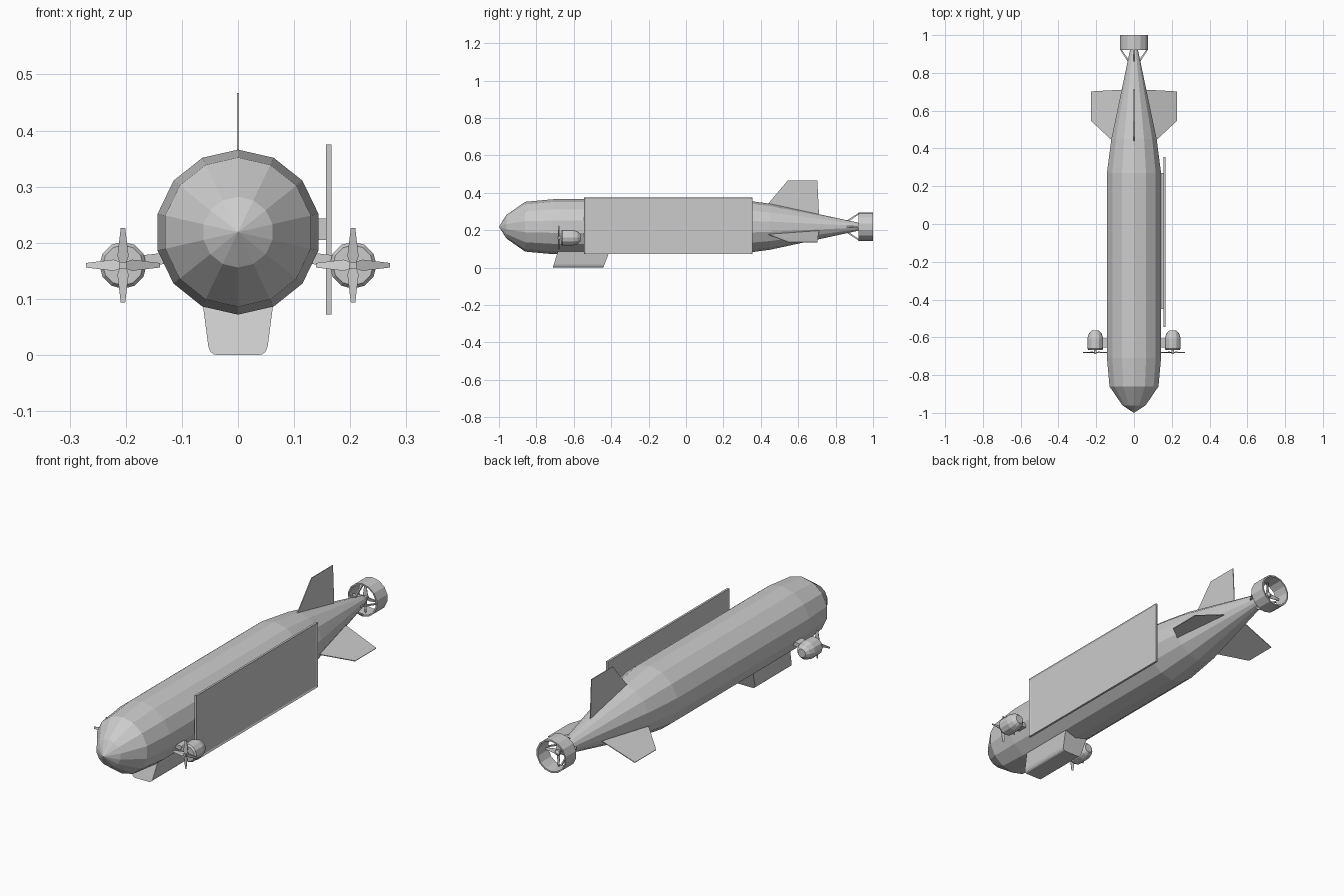
import bpy, bmesh
from math import sin, cos, pi, radians
from mathutils import Vector, Matrix

if "Cube" in bpy.data.objects:
    bpy.data.objects.remove(bpy.data.objects["Cube"])

CZ = 0.219  # hull axis height


def make(name, verts, faces):
    bm = bmesh.new()
    vs = [bm.verts.new(v) for v in verts]
    for f in faces:
        bm.faces.new([vs[i] for i in f])
    bmesh.ops.remove_doubles(bm, verts=bm.verts, dist=1e-6)
    bmesh.ops.dissolve_degenerate(bm, edges=bm.edges, dist=1e-6)
    bmesh.ops.recalc_face_normals(bm, faces=bm.faces)
    me = bpy.data.meshes.new(name)
    bm.to_mesh(me)
    bm.free()
    ob = bpy.data.objects.new(name, me)
    bpy.context.collection.objects.link(ob)
    return ob


def lathe(name, profile, n, x=0, z=CZ, closed=False):
    """Revolve (y, radius) points about an axis parallel to y."""
    verts = [(x + r * sin(2 * pi * i / n), y, z + r * cos(2 * pi * i / n))
             for y, r in profile for i in range(n)]
    m = len(profile)
    faces = []
    for k in range(m if closed else m - 1):
        a, b = k * n, (k + 1) % m * n
        faces += [(a + i, a + (i + 1) % n, b + (i + 1) % n, b + i) for i in range(n)]
    return make(name, verts, faces)


def loft(name, a, b):
    """Solid between two matching loops."""
    n = len(a)
    faces = [tuple(range(n)), tuple(range(n, 2 * n))]
    faces += [(i, (i + 1) % n, n + (i + 1) % n, n + i) for i in range(n)]
    return make(name, list(a) + list(b), faces)


def box(name, lo, hi):
    (x0, y0, z0), (x1, y1, z1) = lo, hi
    sq = [(y0, z0), (y1, z0), (y1, z1), (y0, z1)]
    return loft(name, [(x0, y, z) for y, z in sq], [(x1, y, z) for y, z in sq])


def spin(ob, angle, x=0, z=CZ):
    """Turn a part about an axis parallel to y."""
    c = Vector((x, 0, z))
    ob.data.transform(Matrix.Translation(c) @ Matrix.Rotation(angle, 4, 'Y') @ Matrix.Translation(-c))


def propeller(name, x, y, z, r, w):
    """Four tapered, slightly pitched blades."""
    for k in range(4):
        out = [(-w * .45, 0), (w * .45, 0), (w, r * .25), (w * .4, r), (-w * .4, r), (-w, r * .25)]
        blade = loft(f"{name}_blade_{k}",
                     [(x + px, y - .001 + px * .3, z + pz) for px, pz in out],
                     [(x + px, y + .001 + px * .3, z + pz) for px, pz in out])
        spin(blade, k * pi / 2, x, z)


# gas envelope
lathe("envelope", [(-1, 0), (-.96, .063), (-.86, .133), (-.71, .147), (.27, .147),
                   (.45, .123), (.91, .024), (.93, .018), (.93, 0)], 14)

# tail fins: one upright, two drooping
fin = [(.43, .10), (.44, .124), (.545, .248), (.702, .248), (.712, .05), (.6, .05)]
for name, ang in (("top_fin", 0), ("right_fin", 110), ("left_fin", -110)):
    s = 1 if ang == 0 else .97
    ob = loft(name, [(-.0018, y, CZ + r * s) for y, r in fin],
              [(.0018, y, CZ + r * s) for y, r in fin])
    spin(ob, radians(ang))

# tail duct, its struts and propeller
lathe("tail_duct", [(.922, .077), (1, .077), (1, .070), (.922, .070)], 14, closed=True)
for k in range(4):
    path = [(.855, .03), (.872, .03), (.935, .073), (.925, .075)]
    ob = loft(f"duct_strut_{k}", [(-.003, y, CZ + r) for y, r in path],
              [(.003, y, CZ + r) for y, r in path])
    spin(ob, k * pi / 2)
lathe("tail_hub", [(.92, 0), (.92, .013), (.955, .013), (.965, 0)], 8)
propeller("tail_propeller", 0, .945, CZ, .067, .010)


# gondola: slanted hull with rounded lower corners
def section(y_top, y_bot):
    half = [(.066, .11), (.062, .085), (.053, .016), (.049, .006), (.043, .001), (.036, 0)]
    pts = half + [(-x, z) for x, z in reversed(half)]
    return [(x, y_bot + (y_top - y_bot) * z / .085, z) for x, z in pts]


loft("gondola", section(-.685, -.713), section(-.41, -.442))

# engine pods on both sides
for side, s in (("right", 1), ("left", -1)):
    x, z = s * .205, .16
    lathe(f"{side}_engine", [(-.668, 0), (-.668, .036), (-.660, .042), (-.605, .042),
                             (-.580, .034), (-.565, .020), (-.565, 0)], 12, x, z)
    a = [(-.655, .158), (-.605, .158), (-.605, .178), (-.655, .178)]
    loft(f"{side}_engine_mount", [(s * .125, y, q + .005) for y, q in a],
         [(s * .185, y, q - .002) for y, q in a])
    box(f"{side}_propeller_hub", (x - .006, -.689, z - .006), (x + .006, -.66, z + .006))
    propeller(f"{side}_propeller", x, -.68, z, .066, .010)

# display panel with recessed face, and its mounting rail
panel = box("display_panel", (.157, -.545, .072), (.167, .355, .375))
bm = bmesh.new()
bm.from_mesh(panel.data)
face = max(bm.faces, key=lambda f: f.calc_center_median().x)
bmesh.ops.inset_region(bm, faces=[face], thickness=.009)
bmesh.ops.translate(bm, verts=face.verts, vec=(-.004, 0, 0))
bm.to_mesh(panel.data)
bm.free()
box("panel_rail", (.13, -.45, .205), (.158, .27, .243))
